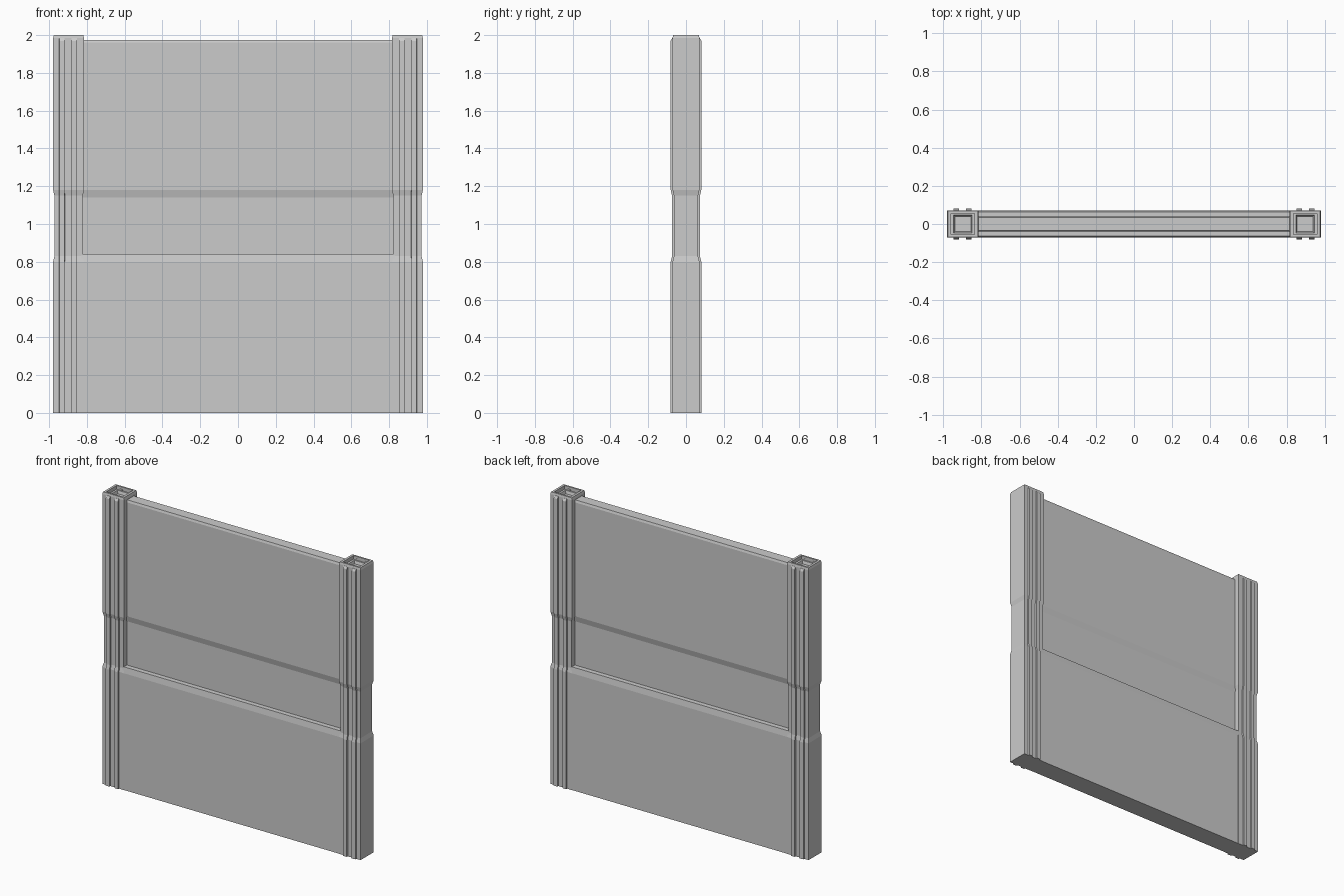
import bpy
import bmesh

if "Cube" in bpy.data.objects:
    bpy.data.objects.remove(bpy.data.objects["Cube"], do_unlink=True)

# One plain grey for the whole model
grey = bpy.data.materials.new("plain grey")
grey.use_nodes = True
colour = (0.6, 0.6, 0.6, 1)
grey.diffuse_color = colour
grey.node_tree.nodes["Principled BSDF"].inputs["Base Color"].default_value = colour


def loft(name, rings):
    """Skin a list of equal-length point rings and close both ends."""
    bm = bmesh.new()
    loops = [[bm.verts.new(p) for p in ring] for ring in rings]
    for a, b in zip(loops, loops[1:]):
        for i in range(len(a)):
            j = (i + 1) % len(a)
            bm.faces.new((a[i], a[j], b[j], b[i]))
    bm.faces.new(loops[0][::-1])
    bm.faces.new(loops[-1])
    bmesh.ops.recalc_face_normals(bm, faces=bm.faces[:])
    mesh = bpy.data.meshes.new(name)
    bm.to_mesh(mesh)
    bm.free()
    mesh.materials.append(grey)
    obj = bpy.data.objects.new(name, mesh)
    bpy.context.collection.objects.link(obj)
    return obj


def square(cx, half_x, half_y, z):
    return [(cx + sx * half_x, sy * half_y, z)
            for sx, sy in ((-1, -1), (1, -1), (1, 1), (-1, 1))]


# Panel: thick lower part, ledge, slim waist, slightly thicker upper part
half_profile = [(0.07, 0), (0.07, 0.8), (0.063, 0.84), (0.03, 0.84),
                (0.03, 1.14), (0.04, 1.18), (0.04, 1.96), (0.035, 1.975)]
profile = half_profile + [(-y, z) for y, z in reversed(half_profile)]
loft("panel", [[(x, y, z) for y, z in profile] for x in (-0.83, 0.83)])

# Posts with a narrowed waist, a stepped hollow top and ribs front and back
POST_X = 0.897
WAIST = [(0, 0), (0.8, 0), (0.83, 0.007), (1.15, 0.007), (1.18, 0)]
for side, sign in (("left", 1), ("right", -1)):
    cx = sign * POST_X
    rings = [square(cx, 0.082 - d, 0.071 - d, z) for z, d in WAIST]
    rings += [square(cx, hx, hy, z) for hx, hy, z in (
        (0.082, 0.071, 1.985), (0.078, 0.068, 2.0), (0.062, 0.056, 2.0),
        (0.062, 0.056, 1.975), (0.048, 0.046, 1.975), (0.042, 0.04, 1.955))]
    loft(side + "_post", rings)

    for face, direction in (("front", -1), ("back", 1)):
        for place, offset in (("outer", 0.035), ("inner", -0.03)):
            rx = cx + sign * offset
            rib = []
            for z, d in WAIST + [(1.97, 0), (1.985, 0.008)]:
                inside, outside = direction * 0.055, direction * (0.081 - d)
                rib.append([(rx - 0.016, inside, z), (rx - 0.014, outside, z),
                            (rx + 0.014, outside, z), (rx + 0.016, inside, z)])
            loft(f"{side}_{face}_{place}_rib", rib)
